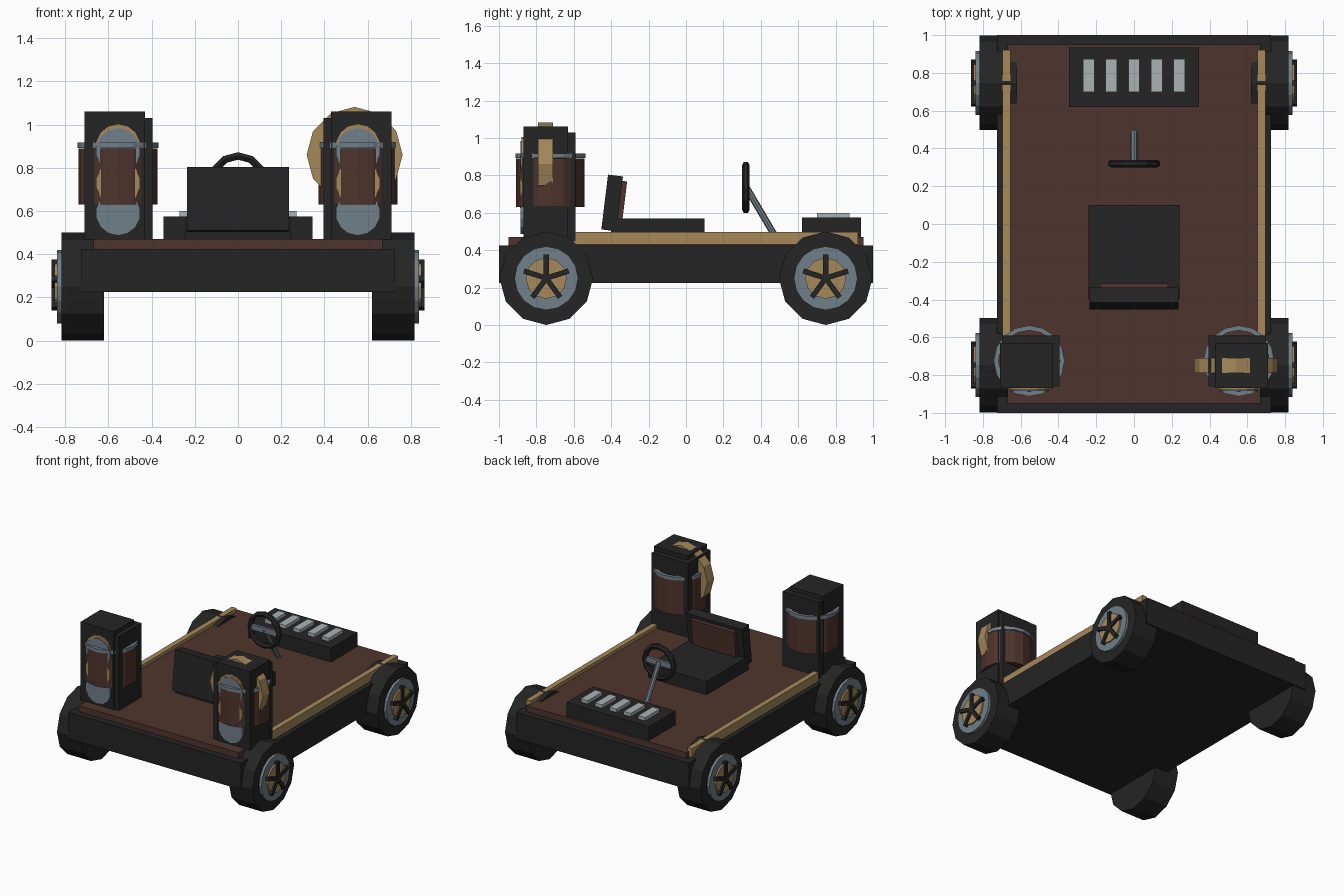
import bpy, bmesh, math
from mathutils import Matrix, Vector

if "Cube" in bpy.data.objects:
    bpy.data.objects.remove(bpy.data.objects["Cube"])


def mat(name, r, g, b):
    m = bpy.data.materials.new(name)
    m.diffuse_color = (r, g, b, 1)
    m.use_nodes = True
    m.node_tree.nodes["Principled BSDF"].inputs["Base Color"].default_value = m.diffuse_color
    return m


BLACK = mat("charcoal", 0.018, 0.018, 0.018)
BROWN = mat("brown", 0.078, 0.034, 0.026)
GOLD = mat("brass", 0.38, 0.25, 0.105)
STEEL = mat("blue_grey", 0.165, 0.215, 0.25)
SILVER = mat("light_grey", 0.40, 0.45, 0.46)


def finish(bm, name, material, matrix=Matrix()):
    bm.transform(matrix)
    me = bpy.data.meshes.new(name)
    bm.to_mesh(me)
    bm.free()
    me.materials.append(material)
    ob = bpy.data.objects.new(name, me)
    bpy.context.collection.objects.link(ob)
    return ob


def box(name, material, x0, x1, y0, y1, z0, z1, tilt=0):
    bm = bmesh.new()
    bmesh.ops.create_cube(bm, size=1)
    m = (Matrix.Translation(((x0 + x1) / 2, (y0 + y1) / 2, (z0 + z1) / 2))
         @ Matrix.Rotation(tilt, 4, 'X')
         @ Matrix.Diagonal((x1 - x0, y1 - y0, z1 - z0, 1)))
    return finish(bm, name, material, m)


def rod(name, material, a, b, radius, sides):
    """Cylinder running from point a to point b."""
    a, b = Vector(a), Vector(b)
    bm = bmesh.new()
    bmesh.ops.create_cone(bm, cap_ends=True, segments=sides, radius1=radius,
                          radius2=radius, depth=(b - a).length)
    m = (Matrix.Translation((a + b) / 2)
         @ (b - a).to_track_quat('Z', 'Y').to_matrix().to_4x4())
    return finish(bm, name, material, m)


def ring(name, material, centre, radius, tube, sides, tube_sides, tilt=0):
    bm = bmesh.new()
    loops = []
    for i in range(sides):
        a = math.tau * i / sides
        loops.append([])
        for j in range(tube_sides):
            t = math.tau * (j + 0.5) / tube_sides
            r = radius + tube * math.cos(t)
            loops[-1].append(bm.verts.new((r * math.cos(a), r * math.sin(a), tube * math.sin(t))))
    for i in range(sides):
        p, q = loops[i], loops[(i + 1) % sides]
        for j in range(tube_sides):
            k = (j + 1) % tube_sides
            bm.faces.new((p[j], q[j], q[k], p[k]))
    return finish(bm, name, material, Matrix.Translation(centre) @ Matrix.Rotation(tilt, 4, 'X'))


# Chassis, deck and side rails
box("chassis", BLACK, -0.725, 0.725, -1, 1, 0.225, 0.425)
box("deck", BROWN, -0.67, 0.67, -0.95, 0.95, 0.40, 0.47)
for s in (-1, 1):
    cx = s * 0.675
    box("side_rail", GOLD, cx - 0.02, cx + 0.02, -0.75, 0.92, 0.43, 0.497)

# Wheels with rim, hub disc and five spokes
for s in (-1, 1):
    for y in (-0.747, 0.747):
        z = 0.25
        rod("tyre", BLACK, (s * 0.62, y, z), (s * 0.818, y, z), 0.25, 12)
        rod("rim", STEEL, (s * 0.80, y, z), (s * 0.838, y, z), 0.17, 16)
        rod("hub_disc", GOLD, (s * 0.82, y, z), (s * 0.85, y, z), 0.11, 12)
        for i in range(5):
            bm = bmesh.new()
            bmesh.ops.create_cube(bm, size=1)
            m = (Matrix.Translation((s * 0.85, y, z)) @ Matrix.Rotation(math.tau * i / 5, 4, 'X')
                 @ Matrix.Translation((0, 0, 0.063)) @ Matrix.Diagonal((0.026, 0.028, 0.126, 1)))
            finish(bm, "wheel_spoke", BLACK, m)

# Twin towers with drum, collar and round front plates
for s in (-1, 1):
    cx, cy = s * 0.555, -0.725

    def span(a, b):
        return sorted((s * a, s * b))
    box("tower", BLACK, *span(0.43, 0.71), -0.868, -0.63, 0.45, 1.062)
    box("tower_back", BLACK, *span(0.395, 0.70), -0.86, -0.59, 0.45, 1.03)
    rod("tower_drum", BROWN, (cx, cy, 0.63), (cx, cy, 0.89), 0.183, 16)
    ring("drum_collar", STEEL, (cx, cy, 0.905), 0.175, 0.018, 16, 4)
    for colour, z, y in ((STEEL, 0.59, -0.884), (GOLD, 0.73, -0.888),
                         (GOLD, 0.90, -0.880), (STEEL, 0.88, -0.885)):
        rod("front_plate", colour, (cx, -0.86, z), (cx, y, z), 0.104, 14)

# Brass disc through the right tower
rod("brass_disc", GOLD, (0.54, -0.79, 0.86), (0.54, -0.71, 0.86), 0.222, 12)

# Seat
box("seat_cushion", BLACK, -0.242, 0.242, -0.40, 0.10, 0.46, 0.57)
box("seat_back", BLACK, -0.235, 0.235, -0.435, -0.355, 0.505, 0.80, math.radians(-7))
box("seat_back_pad", BROWN, -0.18, 0.18, -0.36, -0.328, 0.55, 0.77, math.radians(-7))

# Steering wheel and column
ring("steering_wheel", BLACK, (0, 0.32, 0.735), 0.12, 0.02, 12, 6, math.radians(90))
box("steering_crossbar", STEEL, -0.11, 0.11, 0.31, 0.33, 0.715, 0.755)
rod("steering_column", STEEL, (0, 0.32, 0.74), (0, 0.485, 0.46), 0.018, 8)

# Engine cover with five slats
box("engine_cover", BLACK, -0.345, 0.345, 0.62, 0.935, 0.46, 0.575)
for i in range(-2, 3):
    box("engine_slat", SILVER, i * 0.12 - 0.03, i * 0.12 + 0.03, 0.70, 0.873, 0.56, 0.60)
